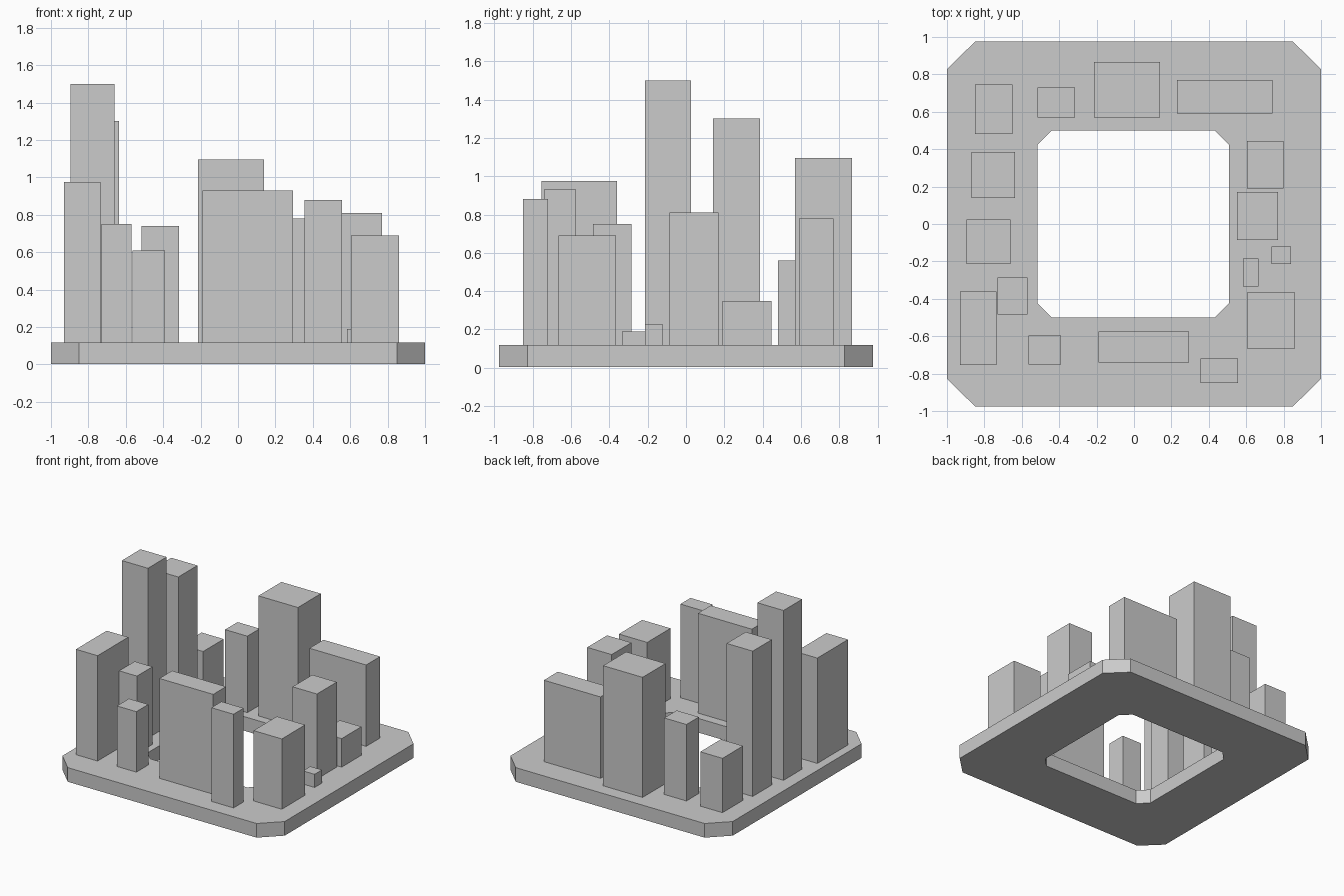
import bpy
import bmesh

cube = bpy.data.objects.get("Cube")
if cube:
    bpy.data.objects.remove(cube, do_unlink=True)

# Single concrete colour
concrete = bpy.data.materials.new("concrete_grey")
concrete.use_nodes = True
GREY = (0.6, 0.6, 0.6, 1.0)
concrete.diffuse_color = GREY
concrete.node_tree.nodes["Principled BSDF"].inputs["Base Color"].default_value = GREY

SLAB_BOTTOM, SLAB_TOP = 0.003, 0.118


def finish(bm, name):
    bmesh.ops.recalc_face_normals(bm, faces=bm.faces)
    mesh = bpy.data.meshes.new(name)
    bm.to_mesh(mesh)
    bm.free()
    mesh.materials.append(concrete)
    obj = bpy.data.objects.new(name, mesh)
    bpy.context.collection.objects.link(obj)
    return obj


def chamfered_loop(bm, hx, hy, cx, cy, z, shift=0.0):
    """Rectangle with cut corners, counter-clockwise."""
    a, b = hx - cx, hy - cy
    points = [(hx, -b), (hx, b), (a, hy), (-a, hy),
              (-hx, b), (-hx, -b), (-a, -hy), (a, -hy)]
    return [bm.verts.new((x + shift, y, z)) for x, y in points]


def bridge(bm, first, second):
    n = len(first)
    for i in range(n):
        j = (i + 1) % n
        bm.faces.new((first[i], first[j], second[j], second[i]))


# Ring-shaped ground slab with a square opening
bm = bmesh.new()
outer = [chamfered_loop(bm, 1.0, 0.975, 0.15, 0.147, z) for z in (SLAB_BOTTOM, SLAB_TOP)]
inner = [chamfered_loop(bm, 0.511, 0.5, 0.076, 0.075, z, -0.004) for z in (SLAB_BOTTOM, SLAB_TOP)]
bridge(bm, outer[0], outer[1])
bridge(bm, outer[1], inner[1])
bridge(bm, inner[1], inner[0])
bridge(bm, inner[0], outer[0])
finish(bm, "ground_slab")


def tower(name, x0, x1, y0, y1, top):
    bm = bmesh.new()
    bmesh.ops.create_cube(bm, size=1.0)
    bottom = SLAB_TOP - 0.01
    for v in bm.verts:
        v.co = (x1 if v.co.x > 0 else x0,
                y1 if v.co.y > 0 else y0,
                top if v.co.z > 0 else bottom)
    finish(bm, name)


# Towers around the ring: x range, y range, roof height
tower("left_back_block", -0.85, -0.65, 0.48, 0.745, 0.56)
tower("left_tall_tower", -0.87, -0.635, 0.14, 0.385, 1.30)
tower("left_tallest_tower", -0.895, -0.66, -0.215, 0.025, 1.50)
tower("left_inner_block", -0.73, -0.57, -0.485, -0.285, 0.75)
tower("left_front_tower", -0.93, -0.735, -0.755, -0.36, 0.975)
tower("front_small_tower", -0.565, -0.39, -0.75, -0.595, 0.61)
tower("front_wide_block", -0.19, 0.295, -0.74, -0.575, 0.93)
tower("front_slim_tower", 0.355, 0.555, -0.85, -0.72, 0.88)
tower("right_front_block", 0.605, 0.86, -0.665, -0.365, 0.69)
tower("right_low_hut", 0.583, 0.665, -0.335, -0.185, 0.19)
tower("right_outer_hut", 0.735, 0.84, -0.215, -0.12, 0.225)
tower("right_middle_tower", 0.55, 0.77, -0.085, 0.17, 0.81)
tower("right_low_block", 0.605, 0.80, 0.19, 0.445, 0.35)
tower("back_wide_block", 0.23, 0.74, 0.59, 0.77, 0.78)
tower("back_tall_tower", -0.215, 0.14, 0.57, 0.865, 1.095)
tower("back_slim_tower", -0.515, -0.315, 0.57, 0.73, 0.74)
